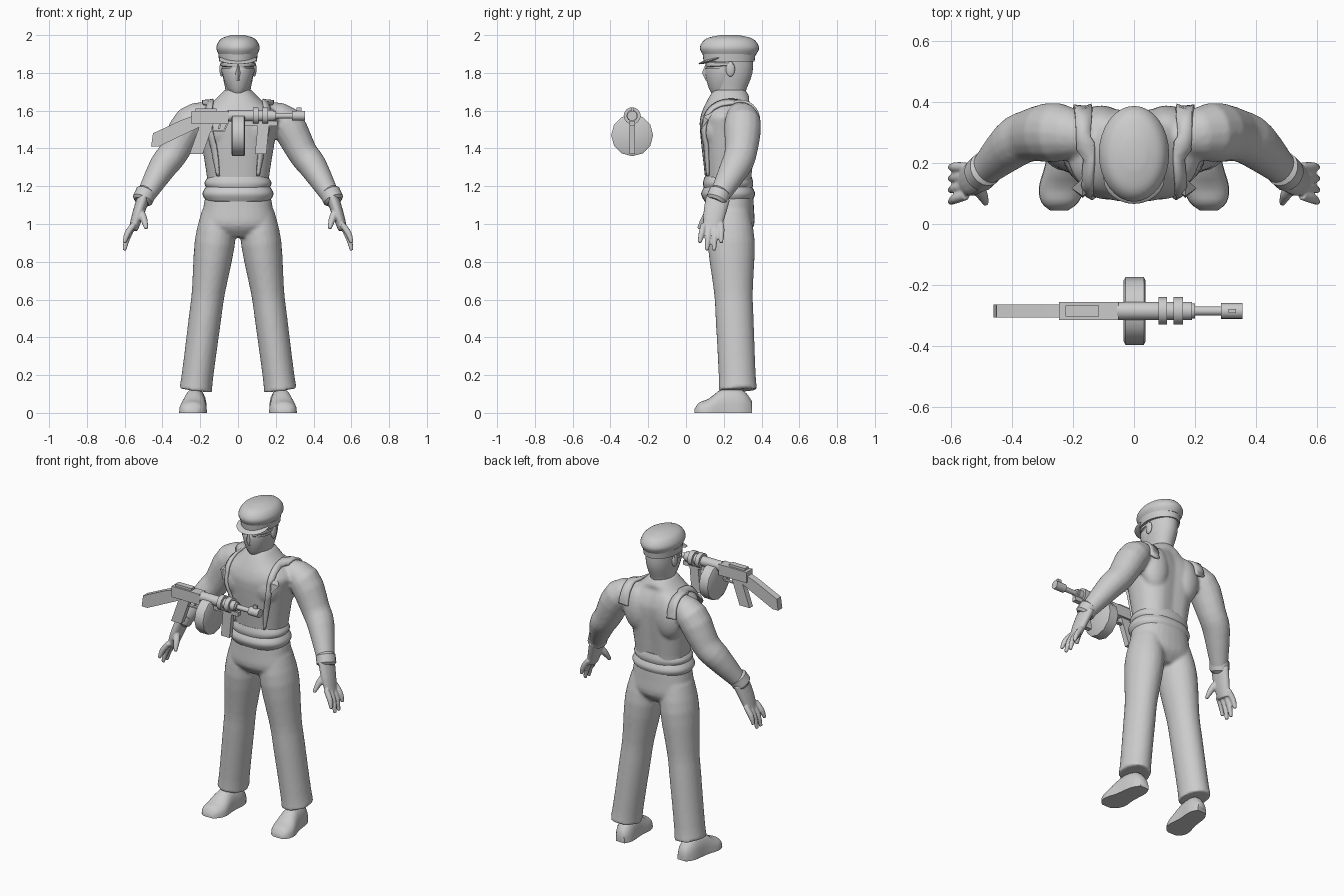
import bpy, bmesh, math
from mathutils import Vector, Matrix

if "Cube" in bpy.data.objects:
    bpy.data.objects.remove(bpy.data.objects["Cube"])

grey = bpy.data.materials.new("light grey")
grey.use_nodes = True
colour = (.6, .6, .6, 1)
grey.diffuse_color = colour
grey.node_tree.nodes["Principled BSDF"].inputs["Base Color"].default_value = colour
X_AXIS, Y_AXIS, Z_AXIS = Matrix.Identity(3)


def spline(rings, steps):
    """Catmull-Rom resampling of the control rings."""
    rings = [Vector(ring) for ring in rings]
    padded = [rings[0]] + rings + [rings[-1]]
    result = []
    for before, start, end, after in zip(padded, padded[1:], padded[2:], padded[3:]):
        for step in range(steps):
            t = step / steps
            bend_in, bend_out = (end - before) / 2, (after - start) / 2
            change = end - start
            cubic = bend_in + bend_out - change * 2
            square = change * 3 - bend_in * 2 - bend_out
            result.append(start + (bend_in + (square + cubic * t) * t) * t)
    return result + [rings[-1]]


def skin(bm, loops):
    """Close a stack of equal vertex loops into a solid."""
    for low, high in zip(loops, loops[1:]):
        for k in range(len(low)):
            bm.faces.new((low[k - 1], low[k], high[k], high[k - 1]))
    bm.faces.new(loops[0])
    bm.faces.new(loops[-1])
    bmesh.ops.recalc_face_normals(bm, faces=bm.faces)


def tube(bm, rings, sides=16, squash=1, ref=Y_AXIS, steps=3):
    """Solid along a path of (x, y, z, radius), scaled by squash along ref."""
    rings = spline(rings, steps)
    loops = []
    for i, ring in enumerate(rings):
        ahead, behind = rings[min(i + 1, len(rings) - 1)], rings[max(i - 1, 0)]
        along = (ahead - behind).to_3d().normalized()
        wide = (ref - along * ref.dot(along)).normalized()
        thin = along.cross(wide)
        angles = [math.tau * k / sides for k in range(sides)]
        loops.append([bm.verts.new(ring.to_3d() + ring[3] * (
            thin * math.cos(a) + wide * squash * math.sin(a))) for a in angles])
    skin(bm, loops)


def column(bm, depth, rings, sides=32, steps=3, power=.88):
    """Level rings of (z, half width, half depth) stacked at y = depth."""
    loops = []
    for z, width, thickness in spline(rings, steps):
        loop = []
        for k in range(sides):
            angle = math.tau * k / sides
            c, s = (math.copysign(abs(v) ** power, v) for v in (math.cos(angle), math.sin(angle)))
            loop.append(bm.verts.new((width * c, depth + thickness * s, z)))
        loops.append(loop)
    skin(bm, loops)


def ball(bm, centre, radii, tilt=0):
    place = Matrix.Translation(centre) @ Matrix.Rotation(math.radians(tilt), 4, 'X')
    bmesh.ops.create_uvsphere(bm, u_segments=24, v_segments=12, radius=1,
                              matrix=place @ Matrix.Diagonal((*radii, 1)))


def slab(bm, outline, half):
    """Extrude an x-z outline across the gun's centre plane."""
    skin(bm, [[bm.verts.new((x, GUN_Y + side, z)) for x, z in outline] for side in (-half, half)])


def bar(bm, left, right, bottom, top, half, lean=0):
    slab(bm, [(left, top), (right, top), (right - lean, bottom), (left - lean, bottom)], half)


def both_sides(bm):
    new = bmesh.ops.duplicate(bm, geom=bm.verts[:] + bm.edges[:] + bm.faces[:])["geom"]
    bmesh.ops.scale(bm, vec=(-1, 1, 1), verts=[g for g in new if isinstance(g, bmesh.types.BMVert)])
    bmesh.ops.recalc_face_normals(bm, faces=bm.faces)


def finish(name, bm, angle=40, mirror=False, voxel=0):
    mesh = bpy.data.meshes.new(name)
    bm.to_mesh(mesh)
    bm.free()
    part = bpy.data.objects.new(name, mesh)
    bpy.context.collection.objects.link(part)
    mesh.materials.append(grey)
    bpy.ops.object.select_all(action='DESELECT')
    part.select_set(True)
    bpy.context.view_layer.objects.active = part
    bpy.ops.object.shade_smooth_by_angle(angle=math.radians(angle))
    if mirror:
        part.modifiers.new("mirror", 'MIRROR').use_mirror_merge = False
    if voxel:
        blend = part.modifiers.new("blend", 'REMESH')
        blend.mode, blend.voxel_size, blend.use_smooth_shade = 'VOXEL', voxel, True
        part.modifiers.new("soften", 'SMOOTH').iterations = 4
    return part


# Shirt: sleeves, chest and shoulder blades blended into the torso
bm = bmesh.new()
tube(bm, [(.13, .28, 1.6, .05), (.25, .3, 1.54, .09), (.34, .29, 1.38, .08),
          (.4, .26, 1.3, .075), (.5, .165, 1.13, .046)], squash=1.08)
ball(bm, (.09, .15, 1.5), (.09, .07, .1))
ball(bm, (.1, .32, 1.5), (.1, .07, .14))
both_sides(bm)
column(bm, .23, [(1.15, .165, .125), (1.25, .165, .13), (1.5, .205, .157), (1.58, .21, .15),
                 (1.65, .13, .12), (1.71, .07, .085)])
for vert in bm.verts:  # spine hollow
    if vert.co.y > .3 and vert.co.z < 1.65:
        vert.co.y -= .02 * math.exp(-(vert.co.x / .06) ** 2)
shirt = finish("shirt", bm, voxel=.01)

# Gathered waistband in two folds
bm = bmesh.new()
for bottom, top, width in ((1.12, 1.2, .188), (1.18, 1.25, .178)):
    middle = (bottom + top) / 2
    column(bm, .223, [(bottom, width - .02, .125), (middle, width, width - .045),
                      (top, width - .02, .125)], steps=4)
finish("waistband", bm, 60)

# Trousers: legs lean outward and back toward the hems
bm = bmesh.new()
tube(bm, [(.24 - .13 * z, .28 - .045 * z, z, radius) for z, radius in
          ((1.06, .09), (.9, .107), (.64, .088), (.5, .086), (.2, .084), (.12, .088))],
     sides=24, squash=1.17)
both_sides(bm)
column(bm, .23, [(1.17, .168, .125), (1.08, .185, .13), (.99, .19, .13), (.93, .1, .08)])
finish("trousers", bm, voxel=.01)

# Shoes: rounded uppers cut flat at the sole
bm = bmesh.new()
loops = []
for y, height, width in spline([(.35, .06, .03), (.3, .12, .055), (.2, .13, .06),
                                (.12, .075, .074), (.07, .055, .06), (.045, .02, .03)], 3):
    angles = [math.pi * k / 12 for k in range(13)]
    loops.append([bm.verts.new((.25 - y / 10 + width * math.cos(a), y, height * math.sin(a) ** .7))
                  for a in angles])
skin(bm, loops)
finish("shoes", bm, 50, mirror=True)

# Hands
bm = bmesh.new()
tube(bm, [(.5, .17, 1.14, .034), (.53, .15, 1.05, .031), (.555, .14, .97, .024)], squash=1.9)
for finger in range(4):
    root, tip = .187 - .031 * finger, .186 - .038 * finger
    length = .1 if finger in (0, 3) else .14
    tube(bm, [(.55, root, 1, .016), (.585, (root + tip) / 2, 1 - length / 2, .017),
              (.602, tip, 1 - length, .01)], sides=10)
tube(bm, [(.525, .135, 1.08, .02), (.5, .1, 1.03, .02), (.485, .067, .975, .01)], sides=10)
finish("hands", bm, mirror=True, voxel=.005)

# Cuffs
bm = bmesh.new()
tube(bm, [(.482, .185, 1.175, .042), (.487, .18, 1.168, .055), (.505, .163, 1.128, .055),
          (.511, .157, 1.116, .042)], squash=1.08, steps=1)
finish("cuffs", bm, mirror=True)

# Head and ears
bm = bmesh.new()
column(bm, .23, [(1.66, .07, .085), (1.7, .065, .085), (1.8, .083, .122), (1.9, .086, .125)],
       power=1)
finish("head", bm, 60)
bm = bmesh.new()
ball(bm, (.086, .235, 1.82), (.012, .024, .04))
finish("ears", bm, 60, mirror=True)

# Face covering, its upper edge dipping away from a raised nose
bm = bmesh.new()
column(bm, .195, [(1.685, .035, .055), (1.72, .06, .075), (1.8, .085, .095), (1.835, .086, .09)],
       sides=20, steps=2, power=1)
for vert in bm.verts:
    if vert.co.z > 1.83:
        vert.co.z -= abs(vert.co.x) * .4
finish("face_covering", bm)
bm = bmesh.new()
column(bm, .115, [(1.76, .02, .01), (1.8, .022, .03), (1.85, .01, .01)], sides=4, steps=1)
finish("nose", bm, 30)

# Brow glasses curving back to the ears
bm = bmesh.new()
tube(bm, [(x, y, 1.845, radius) for x, y, radius in
          ((.01, .112, .008), (.05, .125, .008), (.082, .17, .006), (.09, .25, .004))],
     sides=8, squash=1.8, ref=Z_AXIS)
finish("glasses", bm, mirror=True)

# Cap and peak
bm = bmesh.new()
column(bm, .228, [(1.86, .1, .135), (1.9, .104, .14)], steps=1, power=1)
column(bm, .23, [(1.895, .1, .14), (1.935, .115, .157), (1.98, .09, .125), (2, .035, .05)],
       steps=4, power=1)
finish("cap", bm, 50)
bm = bmesh.new()
ball(bm, (0, .15, 1.873), (.1, .088, .01), tilt=17)
finish("cap_peak", bm, 60)

# Shoulder straps: an arc over each shoulder, then down to the waist, hugging the shirt
bm = bmesh.new()
path = [(.125, .08, 1.25, .01), (.14, .08, 1.37, .022)]
path += [(.166, .24 - .16 * math.cos(a), 1.53 + .14 * math.sin(a), .025)
         for a in (math.pi * k / 8 for k in range(9))]
rows = [[bm.verts.new((x + side * width, y, z)) for side in (-1, 0, 1)]
        for x, y, z, width in spline(path, 4)]
for low, high in zip(rows, rows[1:]):
    for k in range(2):
        bm.faces.new((low[k], low[k + 1], high[k + 1], high[k]))
straps = finish("shoulder_straps", bm, 60, mirror=True)
hug = straps.modifiers.new("hug", 'SHRINKWRAP')
hug.target, hug.wrap_mode, hug.offset = shirt, 'ABOVE_SURFACE', .006
thick = straps.modifiers.new("thickness", 'SOLIDIFY')
thick.thickness, thick.offset = .014, 0

# Pointed diamond plates on the straps
bm = bmesh.new()
bmesh.ops.create_cone(bm, cap_ends=True, segments=4, radius1=.05, radius2=.002, depth=.03,
                      matrix=Matrix.Translation((.168, .105, 1.56))
                      @ Matrix.Rotation(math.radians(55), 4, 'X') @ Matrix.Diagonal((.75, 1.1, 1, 1)))
finish("strap_plates", bm, 10, mirror=True)

# Gun, lying across in front
GUN_Y, BARREL_Z = -.285, 1.573
bm = bmesh.new()
bar(bm, -.245, -.05, 1.53, 1.598, .03)
bar(bm, -.225, -.115, 1.595, 1.612, .018)
finish("gun_receiver", bm)
bm = bmesh.new()
for start, end, radius in ((-.055, .19, .03), (.08, .108, .045), (.13, .16, .045),
                           (.18, .2, .025), (.19, .31, .015), (.285, .355, .026)):
    tube(bm, [(x, GUN_Y, BARREL_Z, radius) for x in (start, end)], steps=1)
bar(bm, .31, .335, 1.59, 1.618, .006)
bar(bm, .03, .21, 1.52, 1.545, .015)
finish("gun_barrel", bm)
bm = bmesh.new()
slab(bm, [(-.23, 1.575), (-.3, 1.55), (-.45, 1.48), (-.46, 1.41), (-.42, 1.41), (-.19, 1.52)], .021)
finish("gun_stock", bm)
bm = bmesh.new()
bar(bm, -.2, -.13, 1.37, 1.53, .017, lean=.057)
bar(bm, .105, .165, 1.37, 1.53, .015, lean=.015)
finish("gun_grips", bm)
bm = bmesh.new()
bar(bm, -.15, -.07, 1.49, 1.497, .01)
bar(bm, -.062, -.052, 1.49, 1.53, .01, lean=.018)
bar(bm, -.1, -.09, 1.503, 1.53, .005, lean=.006)
finish("trigger_and_guard", bm)
bm = bmesh.new()
tube(bm, [(x, GUN_Y, 1.47, radius) for x, radius in
          ((-.034, .1), (-.028, .111), (.032, .111), (.038, .1))], sides=12, steps=1)
finish("drum_magazine", bm, 35)
